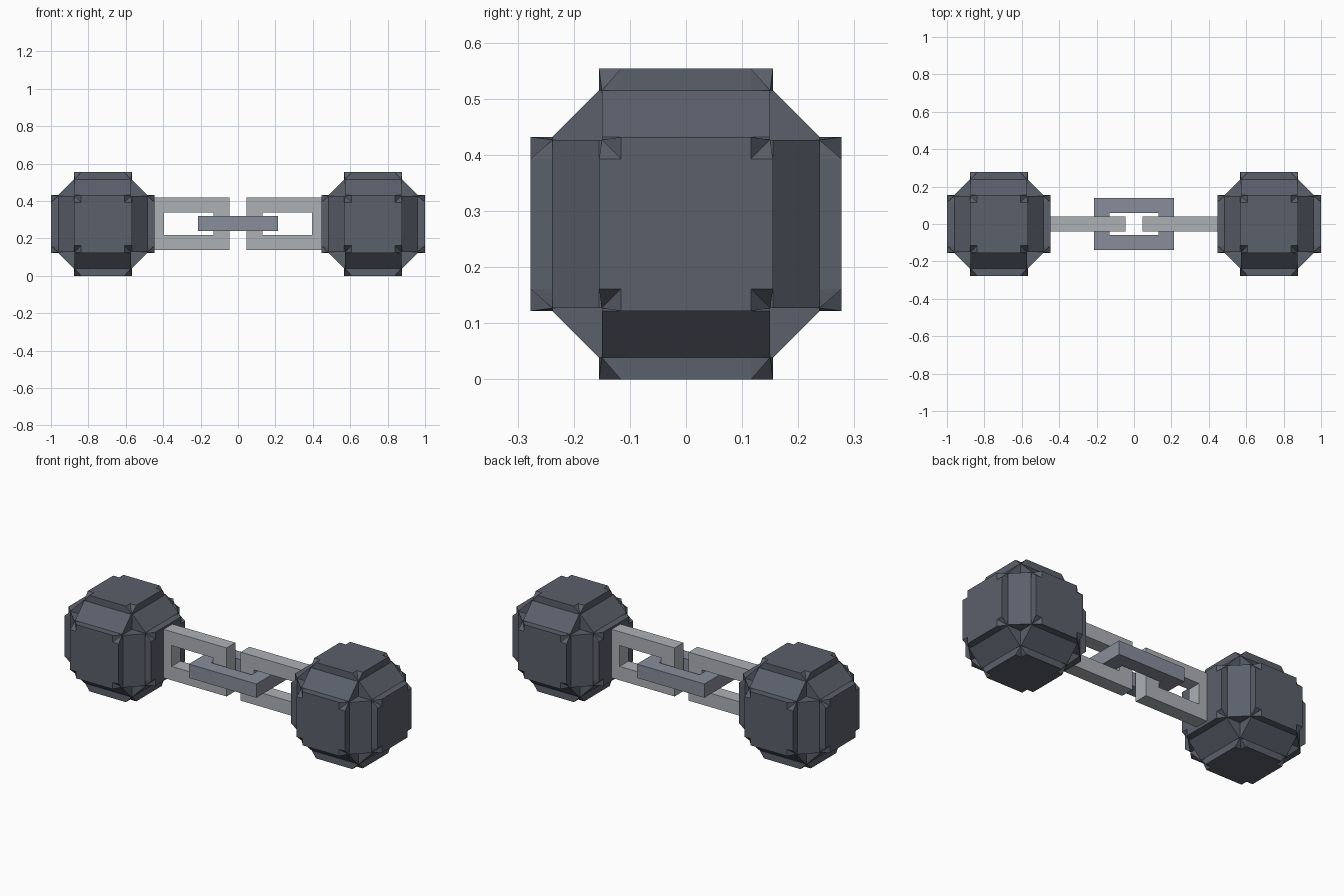
import bpy, bmesh
from itertools import product

if "Cube" in bpy.data.objects:
    bpy.data.objects.remove(bpy.data.objects["Cube"])


def material(name, rgb):
    m = bpy.data.materials.new(name)
    m.diffuse_color = (*rgb, 1)
    m.use_nodes = True
    m.node_tree.nodes["Principled BSDF"].inputs["Base Color"].default_value = m.diffuse_color
    return m


IRON = material("dark iron", (0.105, 0.115, 0.145))
STEEL = material("mid steel", (0.25, 0.27, 0.33))
PALE = material("pale steel", (0.42, 0.44, 0.46))


def finish(bm, name, mat, loc):
    bmesh.ops.remove_doubles(bm, verts=bm.verts, dist=1e-5)
    bmesh.ops.recalc_face_normals(bm, faces=bm.faces)
    me = bpy.data.meshes.new(name)
    bm.to_mesh(me)
    bm.free()
    me.materials.append(mat)
    ob = bpy.data.objects.new(name, me)
    ob.location = loc
    bpy.context.collection.objects.link(ob)


# Weight: six raised plates, twelve bevel strips, eight sunken corners
T, B, A, D, C = 0.277, 0.238, 0.155, 0.15, 0.116


def weight(name, x):
    bm = bmesh.new()

    def face(axis, pts):
        # each point is (along axis, next axis, axis after that)
        vs = []
        for p in pts:
            co = [0, 0, 0]
            for i in range(3):
                co[(axis + i) % 3] = p[i]
            vs.append(bm.verts.new(co))
        bm.faces.new(vs)

    for ax in range(3):
        for s in (1, -1):
            # plate top with notched corners
            face(ax, [(s * T, v, w) for v, w in (
                (A, -C), (A, C), (C, C), (C, A), (-C, A), (-C, C),
                (-A, C), (-A, -C), (-C, -C), (-C, -A), (C, -A), (C, -C))])
            for k in (1, -1):
                # plate walls
                face(ax, [(s * T, k * A, -C), (s * T, k * A, C), (s * B, k * A, C), (s * B, k * A, -C)])
                face(ax, [(s * T, -C, k * A), (s * T, C, k * A), (s * B, C, k * A), (s * B, -C, k * A)])
            for p, q in product((1, -1), repeat=2):
                # sloped notches and the ledges beside them
                for swap in (0, 1):
                    def P(u, v, w):
                        return (s * u, p * w, q * v) if swap else (s * u, p * v, q * w)
                    face(ax, [P(T, A, C), P(T, C, C), P(B, D, D)])
                    face(ax, [P(T, A, C), P(B, D, D), P(B, A, C)])
                    face(ax, [P(B, A, C), P(B, D, D), P(B, A, D)])
                # sunken corner wall
                face(ax, [(s * D, p * v, q * w) for v, w in ((B, A), (A, B), (D, B), (D, D), (B, D))])
        # bevel strips running along this axis
        for p, q in product((1, -1), repeat=2):
            face(ax, [(w, p * B, q * A) for w in (-D, -C, C, D)]
                 + [(w, p * A, q * B) for w in (D, C, -C, -D)])
    finish(bm, name, IRON, (x, 0, T))


# Chain link: rectangular ring, upright or lying flat
def link(name, x, half, hole, centre_hole, flat, mat):
    bm = bmesh.new()
    outer = [(-half, -0.14), (half, -0.14), (half, 0.14), (-half, 0.14)]
    inner = [(centre_hole + i * hole, j * 0.06) for i, j in ((-1, -1), (1, -1), (1, 1), (-1, 1))]

    def V(p, h):
        return bm.verts.new((p[0], p[1], h) if flat else (p[0], h, p[1]))
    for i in range(4):
        j = (i + 1) % 4
        for h in (-0.04, 0.04):
            bm.faces.new([V(outer[i], h), V(outer[j], h), V(inner[j], h), V(inner[i], h)])
        for ring in (outer, inner):
            bm.faces.new([V(ring[i], -0.04), V(ring[j], -0.04), V(ring[j], 0.04), V(ring[i], 0.04)])
    finish(bm, name, mat, (x, 0, 0.279))


for side, s in (("left", -1), ("right", 1)):
    weight(side + "_weight", s * 0.723)
    link(side + "_link", s * 0.2625, 0.2175, 0.1325, 0, False, PALE)
link("middle_link", 0, 0.215, 0.13, 0, True, STEEL)
